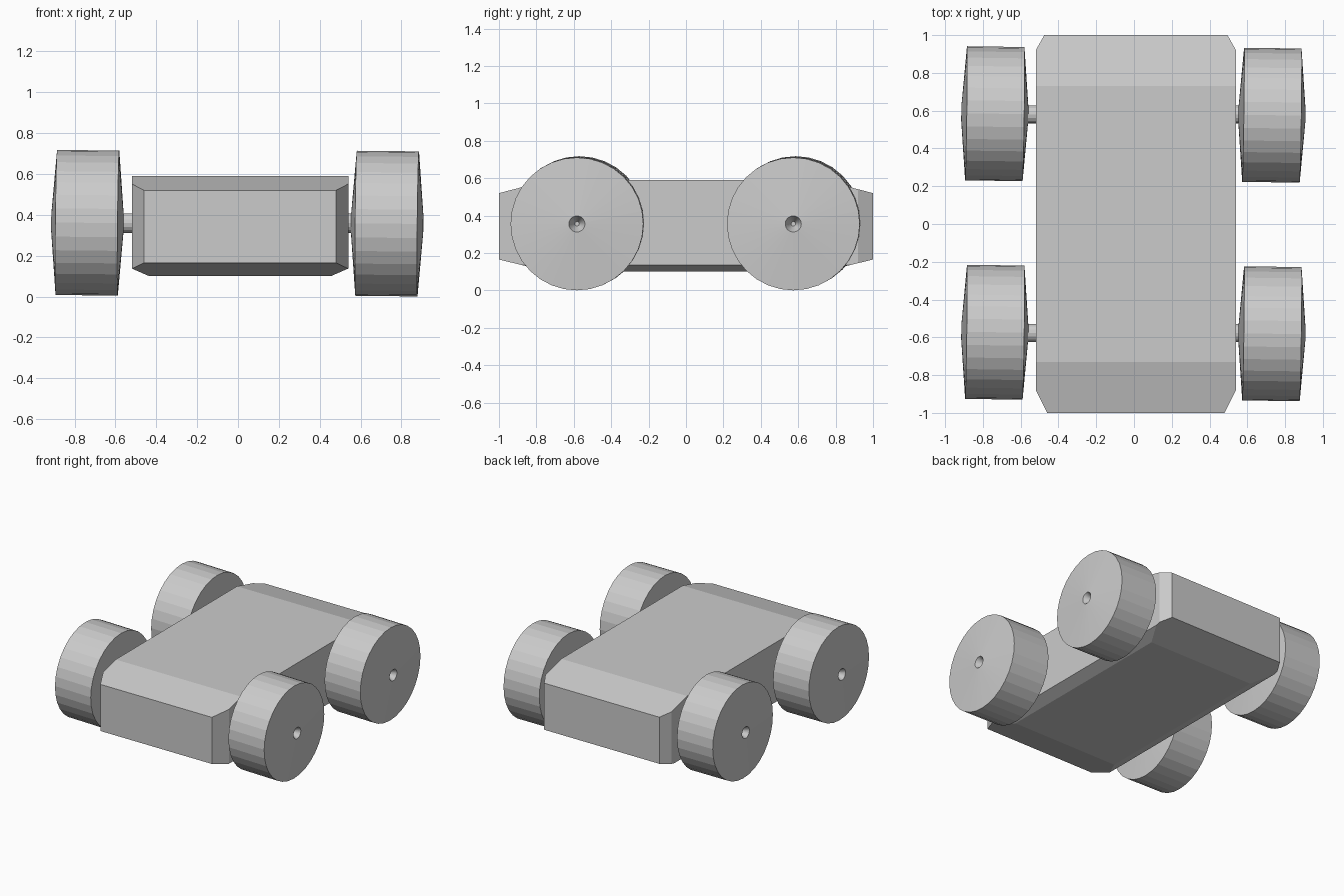
import bpy, bmesh
from math import radians, cos, sin, pi
from mathutils import Vector, Matrix

if "Cube" in bpy.data.objects:
    bpy.data.objects.remove(bpy.data.objects["Cube"])


def add_object(name, bm, matrix=Matrix()):
    bmesh.ops.recalc_face_normals(bm, faces=bm.faces)
    mesh = bpy.data.meshes.new(name)
    bm.to_mesh(mesh)
    bm.free()
    ob = bpy.data.objects.new(name, mesh)
    ob.matrix_world = matrix
    bpy.context.collection.objects.link(ob)
    return ob


def slice_off(bm, point, normal):
    """Cut away everything on the normal's side and cap the cut."""
    cut = bmesh.ops.bisect_plane(
        bm, geom=bm.verts[:] + bm.edges[:] + bm.faces[:], dist=1e-5,
        plane_co=Vector(point), plane_no=Vector(normal).normalized(), clear_outer=True)
    edges = [e for e in cut["geom_cut"] if isinstance(e, bmesh.types.BMEdge)]
    if edges:
        bmesh.ops.contextual_create(bm, geom=edges)


def lathe_x(profile, sides):
    """Closed solid turned about x from (x, radius) points."""
    bm = bmesh.new()
    rings = [[bm.verts.new((x, r * cos(2 * pi * i / sides), r * sin(2 * pi * i / sides)))
              for i in range(sides)] for x, r in profile]
    for a, b in zip(rings, rings[1:]):
        for i in range(sides):
            j = (i + 1) % sides
            bm.faces.new((a[i], a[j], b[j], b[i]))
    bm.faces.new(rings[0])
    bm.faces.new(rings[-1])
    return bm


# Body: block with sloped ends, clipped corners and bevelled lower edges
body = bmesh.new()
bmesh.ops.create_cube(body, size=1, matrix=Matrix.Translation((0.01, 0, 0.345))
                      @ Matrix.Diagonal((1.06, 2, 0.49, 1)))
for end in (-1, 1):
    slice_off(body, (0, end, 0.52), (0, end * 0.07, 0.27))
    slice_off(body, (0, end, 0.165), (0, end * 0.065, -0.27))
for side in (-1, 1):
    slice_off(body, (0.01 + side * 0.53, 0, 0.137), (side * 0.037, 0, -0.085))
    slice_off(body, (0.01 + side * 0.53, -0.88, 0), (side * 0.12, -0.06, 0))
    slice_off(body, (0.01 + side * 0.53, 0.92, 0), (side * 0.08, 0.045, 0))
add_object("body", body)

# Axles with dimpled, slightly domed wheels, tilted a little
tilt = Matrix.Rotation(radians(-0.8), 4, 'Z') @ Matrix.Rotation(radians(0.6), 4, 'Y')
half = [(0.115, 0.012), (0.177, 0.043), (0.152, 0.355)]
wheel_profile = [(-x, r) for x, r in half] + half[::-1]
for end, y in (("front", -0.577), ("rear", 0.58)):
    add_object(end + "_axle", lathe_x([(-0.68, 0.048), (0.68, 0.048)], 16),
               Matrix.Translation((0, y, 0.359)))
    for side, x, dy, z in (("left", -0.737, 0.004, 0.361), ("right", 0.73, -0.004, 0.357)):
        add_object(f"{end}_{side}_wheel", lathe_x(wheel_profile, 32),
                   Matrix.Translation((x, y + dy, z)) @ tilt)
